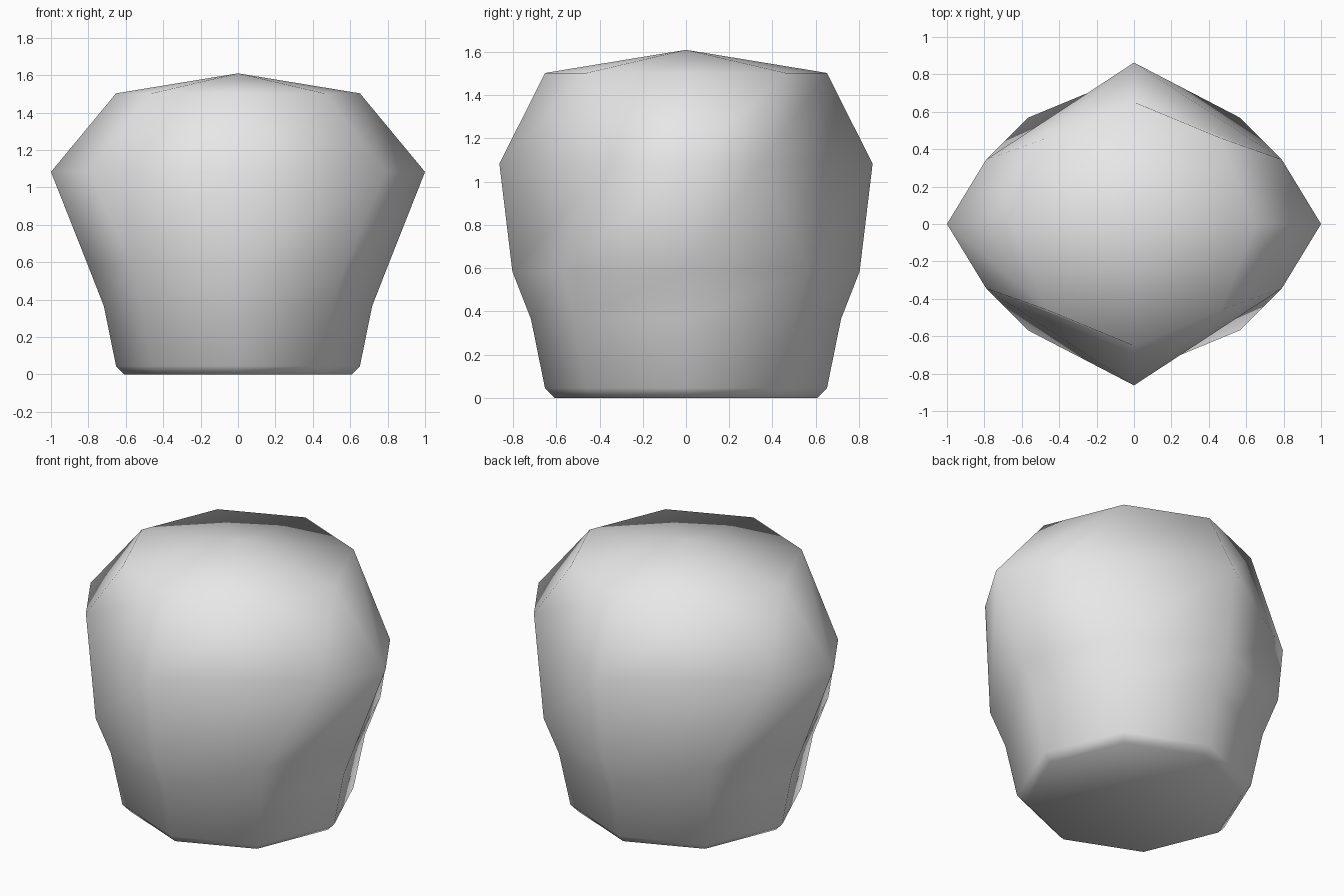
import bpy
import bmesh
from math import cos, sin, tau

cube = bpy.data.objects.get("Cube")
if cube:
    bpy.data.objects.remove(cube, do_unlink=True)

# Plain grey stone
stone = bpy.data.materials.new("stone_grey")
stone.use_nodes = True
grey = (0.8, 0.8, 0.8, 1)
stone.diffuse_color = grey
stone.node_tree.nodes["Principled BSDF"].inputs["Base Color"].default_value = grey


def octagon(r):
    return [(r * cos(i * tau / 8), r * sin(i * tau / 8)) for i in range(8)]


# Stacked eight-sided rings; the belly ring is stretched and pinched
belly = [(1, 0), (.79, .345), (0, .863), (-.79, .345),
         (-1, 0), (-.79, -.345), (0, -.863), (.79, -.345)]
rings = [(0, octagon(.608)), (.045, octagon(.652)), (.365, octagon(.717)),
         (.585, octagon(.803)), (1.083, belly), (1.503, octagon(.652))]

bm = bmesh.new()
loops = [[bm.verts.new((x, y, z)) for x, y in ring] for z, ring in rings]
apex = bm.verts.new((0, 0, 1.61))

# Base, sides and low peak
bm.faces.new(reversed(loops[0]))
for low, high in zip(loops, loops[1:]):
    for i in range(8):
        j = (i + 1) % 8
        bm.faces.new((low[i], low[j], high[j], high[i]))
for i in range(8):
    bm.faces.new((loops[-1][i], loops[-1][(i + 1) % 8], apex))
for face in bm.faces:
    face.smooth = True

mesh = bpy.data.meshes.new("boulder")
bm.to_mesh(mesh)
bm.free()
mesh.materials.append(stone)
boulder = bpy.data.objects.new("boulder", mesh)
bpy.context.collection.objects.link(boulder)
